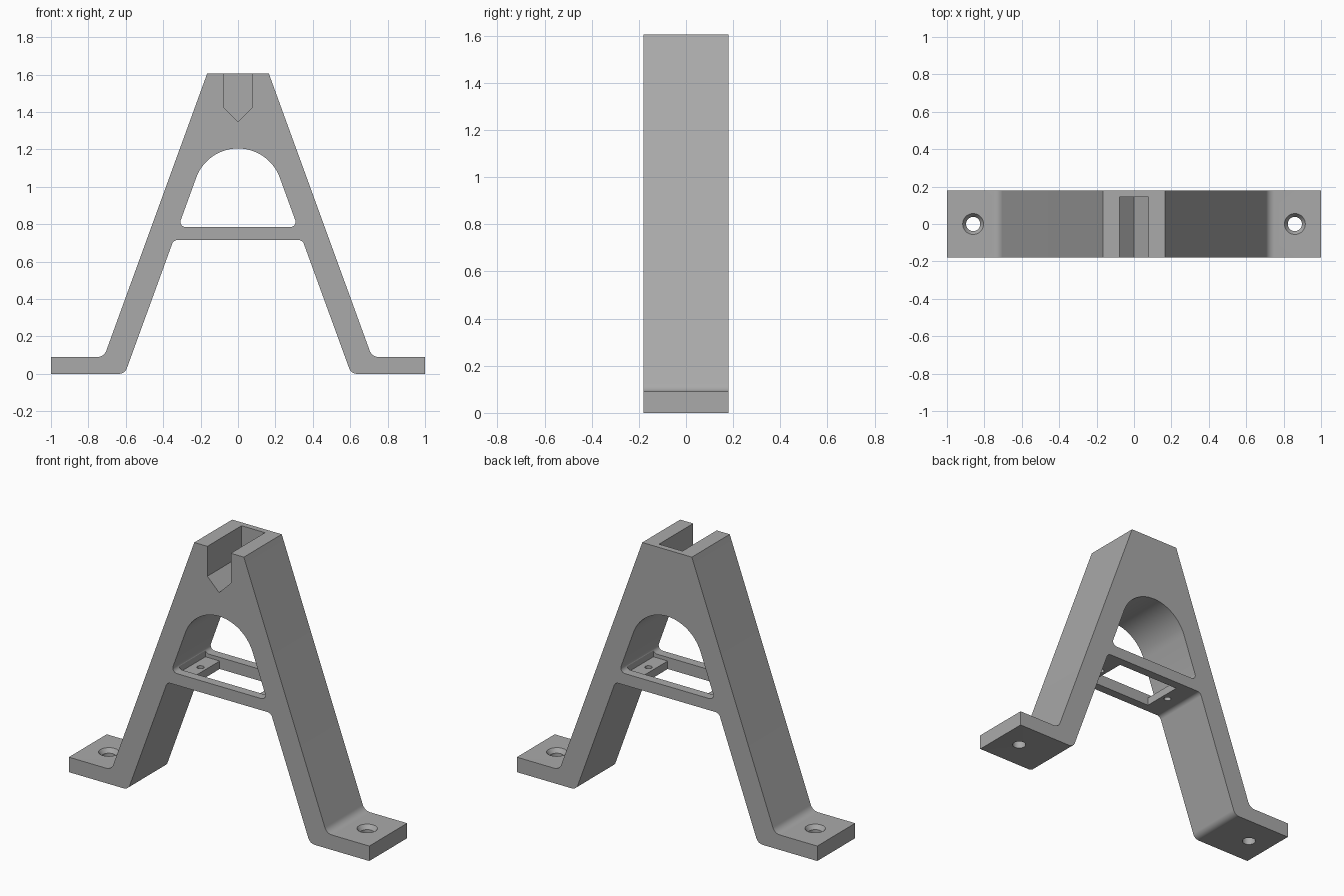
import bpy, bmesh, math
from mathutils import Vector

cube = bpy.data.objects.get("Cube")
if cube:
    bpy.data.objects.remove(cube)

grey = bpy.data.materials.new("plain_grey")
grey.use_nodes = True
colour = (0.4, 0.4, 0.4, 1)
grey.diffuse_color = colour
grey.node_tree.nodes["Principled BSDF"].inputs["Base Color"].default_value = colour

DEPTH = 0.18           # half depth of the stand
TOP = 1.605
SLOPE = math.tan(math.radians(20))


def inner(z):          # half width between the legs
    return 0.605 - SLOPE * z


def outer(z):          # half width outside the legs
    return 0.165 + SLOPE * (TOP - z)


def rounded(corners, steps=8):
    """Turn (x, z, radius) corners into an outline with filleted corners."""
    out = []
    for i, (x, z, r) in enumerate(corners):
        p = Vector((x, z))
        if r == 0:
            out.append(p)
            continue
        a = (Vector(corners[i - 1][:2]) - p).normalized()
        b = (Vector(corners[(i + 1) % len(corners)][:2]) - p).normalized()
        half = a.angle(b) / 2
        centre = p + (a + b).normalized() * r / math.sin(half)
        start = p + a * r / math.tan(half) - centre
        end = p + b * r / math.tan(half) - centre
        sweep = start.angle(end)
        for k in range(steps + 1):
            t = k / steps
            out.append(centre + (start * math.sin((1 - t) * sweep)
                                 + end * math.sin(t * sweep)) / math.sin(sweep))
    return out


def mirrored(half):
    return half + [(-x, z, r) for x, z, r in reversed(half) if x > 0]


def finish(name, bm):
    bmesh.ops.recalc_face_normals(bm, faces=bm.faces)
    mesh = bpy.data.meshes.new(name)
    bm.to_mesh(mesh)
    bm.free()
    mesh.materials.append(grey)
    obj = bpy.data.objects.new(name, mesh)
    bpy.context.collection.objects.link(obj)
    return obj


def prism(name, outline, y0, y1):
    bm = bmesh.new()
    face = bm.faces.new([bm.verts.new((p[0], y0, p[1])) for p in outline])
    ext = bmesh.ops.extrude_face_region(bm, geom=[face])
    bmesh.ops.translate(bm, vec=(0, y1 - y0, 0),
                        verts=[v for v in ext["geom"] if isinstance(v, bmesh.types.BMVert)])
    return finish(name, bm)


def box(name, x0, x1, y, z0, z1):
    return prism(name, [(x0, z0), (x1, z0), (x1, z1), (x0, z1)], -y, y)


def lathe(name, x, profile, sides=40):
    """Stack of rings (radius, z) around a vertical axis at x."""
    bm = bmesh.new()
    rings = [[bm.verts.new((x + r * math.cos(k * math.tau / sides),
                            r * math.sin(k * math.tau / sides), z))
              for k in range(sides)] for r, z in profile]
    for low, high in zip(rings, rings[1:]):
        for k in range(sides):
            n = (k + 1) % sides
            bm.faces.new((low[k], low[n], high[n], high[k]))
    bm.faces.new(rings[0])
    bm.faces.new(rings[-1])
    return finish(name, bm)


# A-shaped body with feet and crossbar
BAR_LOW, BAR_HIGH, FOOT = 0.715, 0.785, 0.09
body = prism("stand_body", rounded(mirrored([
    (inner(BAR_LOW), BAR_LOW, 0.03), (inner(0), 0, 0.045), (1, 0, 0), (1, FOOT, 0),
    (outer(FOOT), FOOT, 0.05), (outer(TOP), TOP, 0)])), -DEPTH, DEPTH)

# Arched window: filleted base, round top tangent to the legs
centre_z, radius = 0.967, 0.238
base = rounded([(0, centre_z, 0), (-inner(centre_z), centre_z, 0),
                (-inner(BAR_HIGH), BAR_HIGH, 0.027), (inner(BAR_HIGH), BAR_HIGH, 0.027),
                (inner(centre_z), centre_z, 0)])[2:-1]
arch = [(radius * math.cos(math.radians(a)), centre_z + radius * math.sin(math.radians(a)))
        for a in range(20, 161, 5)]
cutters = [prism("window_cutter", [tuple(p) for p in base] + arch, -0.3, 0.3)]

# Pointed slot at the top, open to the front
cutters.append(prism("slot_cutter", [(0, 1.347), (0.078, 1.425), (0.078, 1.7),
                                     (-0.078, 1.7), (-0.078, 1.425)], -0.3, 0.145))

# Crossbar opening, leaving two rails and lowered end tabs
cutters.append(box("bar_opening_cutter", -0.21, 0.21, 0.126, 0.6, 0.85))
cutters.append(box("tab_recess_cutter", -0.305, 0.305, 0.126, 0.763, 0.815))

# Countersunk foot holes and small tab holes
for side in (-1, 1):
    cutters.append(lathe("foot_hole_cutter", side * 0.86,
                         [(0.038, -0.1), (0.038, 0.065), (0.056, FOOT), (0.056, 0.15)]))
    cutters.append(lathe("tab_hole_cutter", side * 0.25, [(0.02, 0.6), (0.02, 0.9)], 24))

for cutter in cutters:
    cutter.hide_render = True
    mod = body.modifiers.new(cutter.name, 'BOOLEAN')
    mod.operation = 'DIFFERENCE'
    mod.solver = 'EXACT'
    mod.object = cutter

# Apply the cuts, then drop the cutters
bpy.context.view_layer.update()
cut = bpy.data.meshes.new_from_object(body.evaluated_get(bpy.context.evaluated_depsgraph_get()))
body.modifiers.clear()
body.data = cut
for cutter in cutters:
    bpy.data.objects.remove(cutter)

bpy.ops.object.select_all(action='DESELECT')
body.select_set(True)
bpy.context.view_layer.objects.active = body
bpy.ops.object.shade_smooth_by_angle(angle=math.radians(25))
